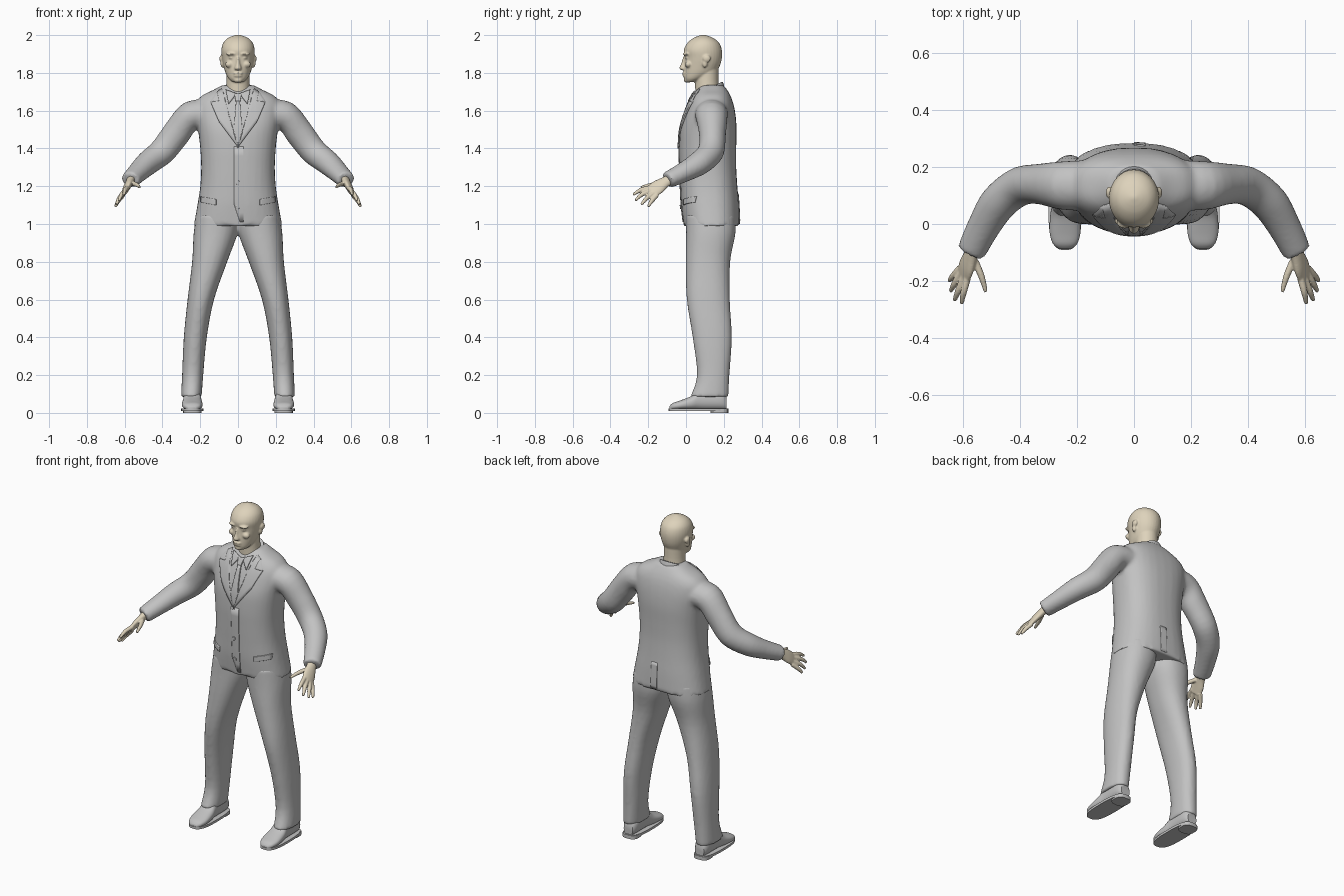
import bpy
import bmesh
import math
from mathutils import Vector
from mathutils.bvhtree import BVHTree

if "Cube" in bpy.data.objects:
    bpy.data.objects.remove(bpy.data.objects["Cube"], do_unlink=True)


def make_material(name, colour):
    mat = bpy.data.materials.new(name)
    mat.use_nodes = True
    mat.diffuse_color = (*colour, 1)
    mat.node_tree.nodes["Principled BSDF"].inputs["Base Color"].default_value = (*colour, 1)
    return mat


CLOTH = make_material("suit grey", (0.54, 0.54, 0.54))
SKIN = make_material("skin beige", (0.73, 0.65, 0.50))


def spline(a, b, c, d, t):
    """Catmull-Rom point between b and c."""
    return b + (c - a) * (t / 2) + (a * 2 - b * 5 + c * 4 - d) * (t * t / 2) \
        + (b * 3 - a - c * 3 + d) * (t ** 3 / 2)


def loft(bm, rings, side=1, power=1.0, sides=32, steps=4):
    """Skin a smooth closed tube through rings of (centre, half axis u, half axis v)."""
    padded = [rings[0], *rings, rings[-1]]
    smooth = []
    for i in range(len(rings) - 1):
        four = padded[i:i + 4]
        for s in range(steps):
            smooth.append([spline(*column, s / steps) for column in zip(*four)])
    smooth.append(rings[-1])
    loops = []
    for centre, u, v in smooth:
        loop = []
        for k in range(sides):
            angle = math.tau * k / sides
            c, s = math.cos(angle), math.sin(angle)
            p = centre + u * math.copysign(abs(c) ** power, c) + v * math.copysign(abs(s) ** power, s)
            loop.append(bm.verts.new((p.x * side, p.y, p.z)))
        loops.append(loop)
    for low, high in zip(loops, loops[1:]):
        for k in range(sides):
            n = (k + 1) % sides
            bm.faces.new((low[k], low[n], high[n], high[k]))
    bm.faces.new(loops[0])
    bm.faces.new(loops[-1])


def level(z, half_width, front, back, x=0.0):
    """Horizontal ring given by its width and its front and back depth."""
    return (Vector((x, (front + back) / 2, z)), Vector((half_width, 0, 0)),
            Vector((0, (back - front) / 2, 0)))


def limb(points, radii, across):
    """Rings square to a path; each radius is (along across, other way)."""
    points = [Vector(p) for p in points]
    rings = []
    for i, p in enumerate(points):
        tangent = (points[min(i + 1, len(points) - 1)] - points[max(i - 1, 0)]).normalized()
        u = Vector(across)
        u = (u - tangent * u.dot(tangent)).normalized()
        rings.append((p, u * radii[i][0], tangent.cross(u) * radii[i][1]))
    return rings


def ball(bm, centre, size):
    verts = bmesh.ops.create_uvsphere(bm, u_segments=20, v_segments=12, radius=1)["verts"]
    bmesh.ops.scale(bm, vec=size, verts=verts)
    bmesh.ops.translate(bm, vec=centre, verts=verts)


def finish(bm, name, material, voxel=0.0, relax=4):
    bmesh.ops.recalc_face_normals(bm, faces=bm.faces)
    mesh = bpy.data.meshes.new(name)
    bm.to_mesh(mesh)
    bm.free()
    obj = bpy.data.objects.new(name, mesh)
    bpy.context.collection.objects.link(obj)
    mesh.materials.append(material)
    if voxel:
        remesh = obj.modifiers.new("Fuse", "REMESH")
        remesh.mode = "VOXEL"
        remesh.voxel_size = voxel
        remesh.use_smooth_shade = True
        soften = obj.modifiers.new("Soften", "SMOOTH")
        soften.iterations = relax
    else:
        bpy.ops.object.select_all(action="DESELECT")
        obj.select_set(True)
        bpy.context.view_layer.objects.active = obj
        bpy.ops.object.shade_smooth_by_angle(angle=math.radians(45))
    return obj


# Coat: body and sleeves fused together
bm = bmesh.new()
loft(bm, [level(*r) for r in (
    (0.99, .235, -.012, .285), (1.1, .215, -.025, .28), (1.2, .2, -.03, .272),
    (1.3, .195, -.034, .266), (1.4, .2, -.036, .266), (1.5, .212, -.03, .268),
    (1.58, .225, -.008, .262), (1.64, .222, .015, .25), (1.68, .19, .036, .235),
    (1.71, .13, .055, .218), (1.735, .085, .08, .2))], power=0.82)
sleeve = limb(
    [(.13, .135, 1.58), (.25, .135, 1.572), (.325, .14, 1.482), (.4, .132, 1.385),
     (.475, .075, 1.325), (.528, -.01, 1.275), (.572, -.098, 1.232)],
    [(.085, .09), (.078, .085), (.075, .072), (.071, .069), (.064, .066), (.053, .058), (.044, .051)],
    (0, 0, 1))
for side in (1, -1):
    loft(bm, sleeve, side)
coat = finish(bm, "coat", CLOTH, voxel=0.011)

# Trousers
bm = bmesh.new()
for side in (1, -1):
    loft(bm, [level(z, w, f, b, x) for z, x, w, f, b in (
        (.085, .247, .055, .022, .225), (.2, .24, .056, .058, .23), (.4, .226, .061, .035, .243),
        (.6, .197, .07, .004, .232), (.8, .15, .093, -.002, .234), (.95, .119, .116, 0, .262),
        (1.05, .11, .11, 0, .262))], side, power=0.9)
finish(bm, "trousers", CLOTH, voxel=0.011)

# Shoes: upper, sole and heel
for side, label in ((1, "left"), (-1, "right")):
    bm = bmesh.new()
    loft(bm, [(Vector((.242, y, top / 2 + .008)), Vector((w, 0, 0)), Vector((0, 0, top / 2 - .008)))
              for y, w, top in ((-.088, .02, .035), (-.07, .042, .052), (-.03, .054, .066),
                                (.03, .052, .09), (.08, .045, .125), (.18, .044, .125),
                                (.215, .03, .09))], side, power=0.85)
    finish(bm, label + "_shoe", CLOTH)
    for part, start, end, low, high in (("sole", -.092, .222, .01, .024), ("heel", .13, .224, 0, .022)):
        bm = bmesh.new()
        outline = [level(z, .059 if part == "sole" else .048, start, end, .242) for z in (low, high)]
        loft(bm, outline, side, power=0.7, steps=1)
        finish(bm, label + "_" + part, CLOTH)

# Head, neck and facial features fused together
bm = bmesh.new()
loft(bm, [level(*r) for r in (
    (1.752, .03, 0, .05), (1.77, .05, -.01, .1), (1.80, .066, -.012, .155), (1.84, .077, -.01, .18),
    (1.88, .085, -.008, .19), (1.92, .088, -.012, .19), (1.955, .08, .005, .178),
    (1.98, .06, .032, .152), (1.994, .033, .06, .123), (2.002, .006, .088, .098))])
loft(bm, [level(*r) for r in ((1.66, .07, .05, .185), (1.74, .061, .048, .172), (1.82, .06, .045, .172))])
loft(bm, [level(*r) for r in (
    (1.815, .017, -.026, .02), (1.825, .02, -.036, .02), (1.85, .012, -.026, .02),
    (1.885, .009, -.016, .02))], sides=16)
ball(bm, (0, -.009, 1.798), (.026, .012, .007))
ball(bm, (0, -.007, 1.785), (.023, .012, .007))
ball(bm, (0, .008, 1.762), (.026, .02, .015))
for side in (1, -1):
    ball(bm, (side * .033, .004, 1.9), (.03, .02, .009))
    ball(bm, (side * .034, .008, 1.88), (.015, .014, .007))
    ball(bm, (side * .046, .012, 1.845), (.022, .018, .018))
    ball(bm, (side * .087, .11, 1.875), (.012, .021, .02))
    ball(bm, (side * .083, .1, 1.85), (.01, .014, .022))
finish(bm, "head", SKIN, voxel=0.005, relax=3)

# Hands: palm, four fingers and a thumb
slant = (.027, .04, -.04)
fingers = (
    ((.558, -.13, 1.215), (.535, -.185, 1.207), (.52, -.238, 1.195)),
    ((.585, -.19, 1.192), (.598, -.24, 1.18), (.605, -.28, 1.155)),
    ((.597, -.185, 1.177), (.617, -.235, 1.155), (.63, -.268, 1.125)),
    ((.607, -.172, 1.162), (.63, -.21, 1.135), (.644, -.236, 1.103)),
    ((.61, -.155, 1.152), (.635, -.183, 1.12), (.649, -.2, 1.092)))
for side, label in ((1, "left"), (-1, "right")):
    bm = bmesh.new()
    loft(bm, limb([(.56, -.07, 1.243), (.573, -.11, 1.222), (.588, -.15, 1.195), (.6, -.185, 1.168)],
                  [(.028, .024), (.031, .021), (.041, .018), (.038, .013)], slant), side)
    for finger in fingers:
        loft(bm, limb(finger, [(.013, .013), (.0115, .0115), (.007, .007)], slant), side, sides=12)
    finish(bm, label + "_hand", SKIN, voxel=0.004, relax=3)

# Shirt collar, higher at the back
bm = bmesh.new()
loft(bm, [(Vector((0, .118, z)), Vector((w, 0, 0)), Vector((0, d, .036)))
          for z, w, d in ((1.65, .1, .09), (1.69, .086, .085), (1.718, .074, .076))])
finish(bm, "shirt_collar", CLOTH)

# Tailoring laid over the coat surface
bpy.context.view_layer.update()
surface = BVHTree.FromObject(coat, bpy.context.evaluated_depsgraph_get())


def plate(name, outline, lift=0.002, facing=-1, thickness=0.008):
    """Flat (x, z) outline wrapped onto the coat front (-1) or back (+1)."""
    bm = bmesh.new()
    bm.faces.new([bm.verts.new((x, 0, z)) for x, z in outline])
    bmesh.ops.triangulate(bm, faces=bm.faces)
    bmesh.ops.subdivide_edges(bm, edges=bm.edges, cuts=7, use_grid_fill=True)
    for v in bm.verts:
        start = Vector((v.co.x, facing, v.co.z))
        hit = surface.ray_cast(start, Vector((0, -facing, 0)))[0] or surface.find_nearest(start)[0]
        v.co.y = hit.y + facing * lift
    obj = finish(bm, name, CLOTH)
    solid = obj.modifiers.new("Thickness", "SOLIDIFY")
    solid.thickness = thickness
    solid.offset = 0


def flip(outline, side):
    return [(x * side, z) for x, z in outline]


lapel = [(-.005, 1.4), (.035, 1.52), (.085, 1.715), (.11, 1.7), (.1, 1.65), (.145, 1.645), (.1, 1.54)]
collar_point = [(.008, 1.69), (.065, 1.71), (.05, 1.635)]
pocket = [(.115, 1.13), (.195, 1.145), (.195, 1.115), (.115, 1.1)]
for side, label in ((1, "left"), (-1, "right")):
    plate(label + "_lapel", flip(lapel, side), lift=0.005)
    plate(label + "_collar_point", flip(collar_point, side), lift=0.006)
    plate(label + "_pocket_flap", flip(pocket, side))
plate("tie_knot", [(-.02, 1.69), (.02, 1.69), (.012, 1.65), (-.012, 1.65)], lift=0.007)
plate("tie_blade", [(-.01, 1.655), (.01, 1.655), (.024, 1.48), (0, 1.41), (-.024, 1.48)], lift=0.004)
plate("coat_front_overlap", [(-.02, 1.41), (.03, 1.41), (.03, 1.01), (.01, 1.01), (-.02, 1.1)], lift=0)
plate("back_vent", [(0, 1.16), (.04, 1.16), (.04, 1), (0, 1)], lift=0, facing=1)

# Coat buttons
for number, height in enumerate((1.22, 1.09)):
    disc = [(math.cos(math.tau * k / 12) * .011 - .002, height + math.sin(math.tau * k / 12) * .011)
            for k in range(12)]
    plate("coat_button_" + str(number + 1), disc, lift=0.005)
